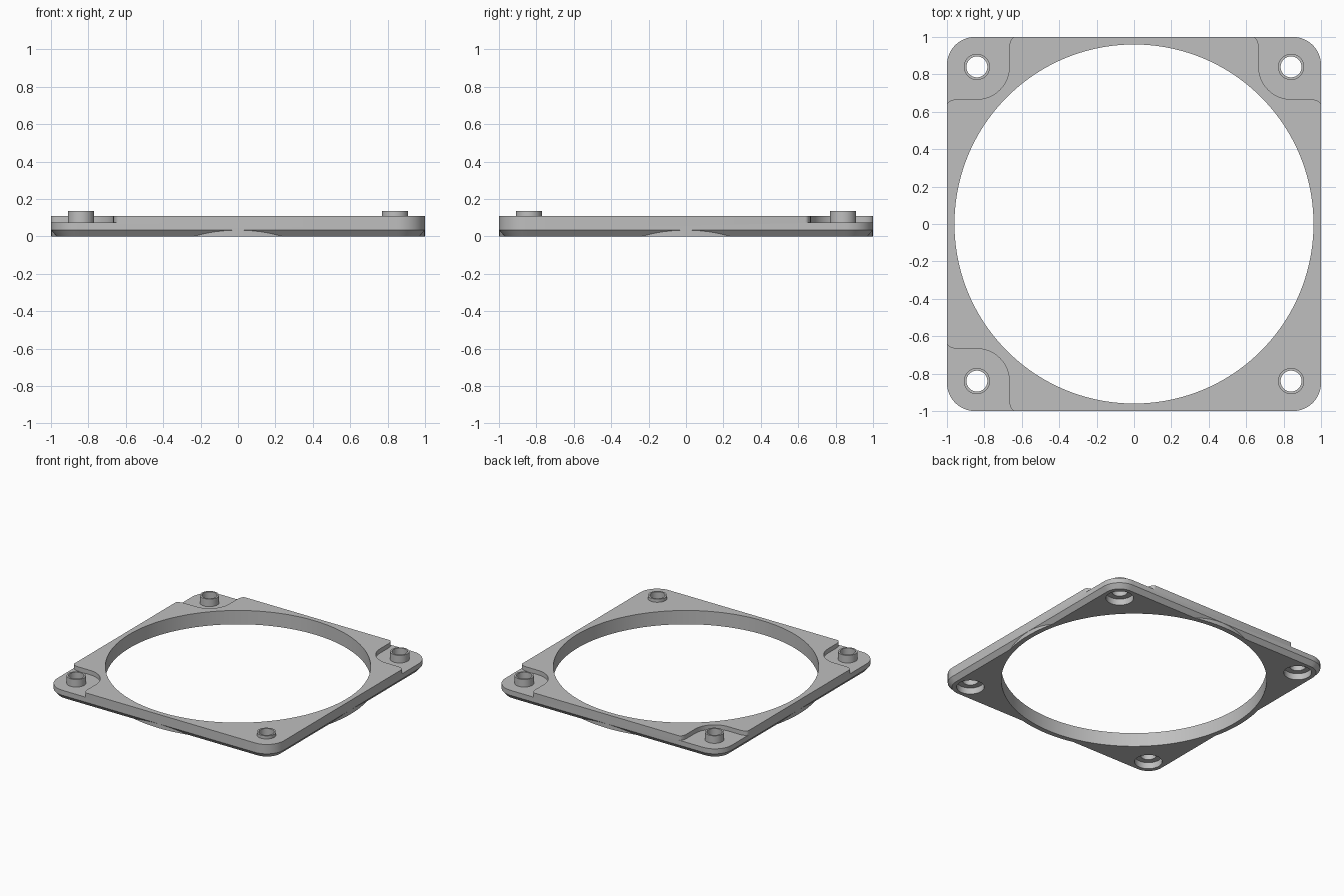
import bpy, bmesh
from math import cos, sin, pi, radians

cube = bpy.data.objects.get("Cube")
if cube:
    bpy.data.objects.remove(cube, do_unlink=True)

HEIGHT = 0.11         # plate thickness
FLOOR = 0.075         # level of the corner recesses
BOSS_TOP = 0.135
HOLE = 0.84           # screw hole offset from the centre
CORNERS = [(-1, -1), (-1, 1), (1, -1), (1, 1)]

grey = bpy.data.materials.new("plain_grey")
grey.use_nodes = True
colour = (0.52, 0.52, 0.52, 1)
grey.diffuse_color = colour
grey.node_tree.nodes["Principled BSDF"].inputs["Base Color"].default_value = colour


def arc(cx, cy, rx, ry, start, end, n):
    """Points along an elliptical arc, angles in degrees."""
    steps = [radians(start + (end - start) * i / n) for i in range(n + 1)]
    return [(cx + rx * cos(a), cy + ry * sin(a)) for a in steps]


def circle(x, y, r, n):
    return arc(x, y, r, r, 0, 360, n)[:-1]


def rounded_square(half, r):
    c = half - r
    pts = []
    for i, (sx, sy) in enumerate([(1, 1), (-1, 1), (-1, -1), (1, -1)]):
        pts += arc(sx * c, sy * c, r, r, 90 * i, 90 * i + 90, 16)
    return pts


def loft(name, sections):
    """Closed solid through (outline, height) sections."""
    bm = bmesh.new()
    rings = [[bm.verts.new((x, y, z)) for x, y in pts] for pts, z in sections]
    bm.faces.new(rings[0])
    bm.faces.new(rings[-1])
    for low, high in zip(rings, rings[1:]):
        for i in range(len(low)):
            bm.faces.new((low[i - 1], low[i], high[i], high[i - 1]))
    bmesh.ops.recalc_face_normals(bm, faces=bm.faces)
    mesh = bpy.data.meshes.new(name)
    bm.to_mesh(mesh)
    bm.free()
    mesh.materials.append(grey)
    obj = bpy.data.objects.new(name, mesh)
    bpy.context.collection.objects.link(obj)
    return obj


def combine(target, tool, operation):
    """Apply a boolean and discard the tool."""
    mod = target.modifiers.new("combine", 'BOOLEAN')
    mod.operation, mod.object, mod.solver = operation, tool, 'EXACT'
    select(target)
    bpy.ops.object.modifier_apply(modifier=mod.name)
    bpy.data.objects.remove(tool, do_unlink=True)


def select(obj):
    bpy.ops.object.select_all(action='DESELECT')
    obj.select_set(True)
    bpy.context.view_layer.objects.active = obj


def cut_cylinder(target, x, y, r, low, high, n):
    combine(target, loft("cutter", [(circle(x, y, r, n), low), (circle(x, y, r, n), high)]),
            'DIFFERENCE')


# Square plate with a chamfered underside
plate = loft("frame_plate", [(rounded_square(0.97, 0.12), 0),
                             (rounded_square(1, 0.15), 0.035),
                             (rounded_square(1, 0.15), HEIGHT)])

# Round collar that stays full width through the chamfer
collar = circle(0, 0, 0.999, 160)
combine(plate, loft("collar", [(collar, 0), (collar, 0.06)]), 'UNION')

# Recesses in three corners: curved around the hole, flared at the outer edges
flare = arc(0.637, 0.94, 0.03, 0.06, 90, 0, 8)
half = [(0.637, 1.1)] + flare
recess = ([(1.1, 1.1)] + half + arc(HOLE, HOLE, 0.173, 0.173, 180, 270, 20)
          + [(y, x) for x, y in reversed(half)])
for sx, sy in CORNERS:
    if (sx, sy) != (1, -1):
        outline = [(sx * x, sy * y) for x, y in recess]
        combine(plate, loft("cutter", [(outline, FLOOR), (outline, 0.2)]), 'DIFFERENCE')

# Large central opening
cut_cylinder(plate, 0, 0, 0.96, -0.1, 0.2, 160)

# Screw holes, counterbores underneath and raised bosses on top
for sx, sy in CORNERS:
    x, y = sx * HOLE, sy * HOLE
    cut_cylinder(plate, x, y, 0.056, -0.1, 0.2, 40)
    cut_cylinder(plate, x, y, 0.1, -0.1, 0.05, 40)
    base = HEIGHT if (sx, sy) == (1, -1) else FLOOR
    name = ("front" if sy < 0 else "back") + ("_left" if sx > 0 else "_right") + "_boss"
    ring = circle(x, y, 0.07, 40)
    boss = loft(name, [(ring, base), (ring, BOSS_TOP)])
    cut_cylinder(boss, x, y, 0.056, -0.1, 0.2, 40)
    select(boss)
    bpy.ops.object.shade_smooth_by_angle(angle=radians(25))

select(plate)
bpy.ops.object.shade_smooth_by_angle(angle=radians(25))
